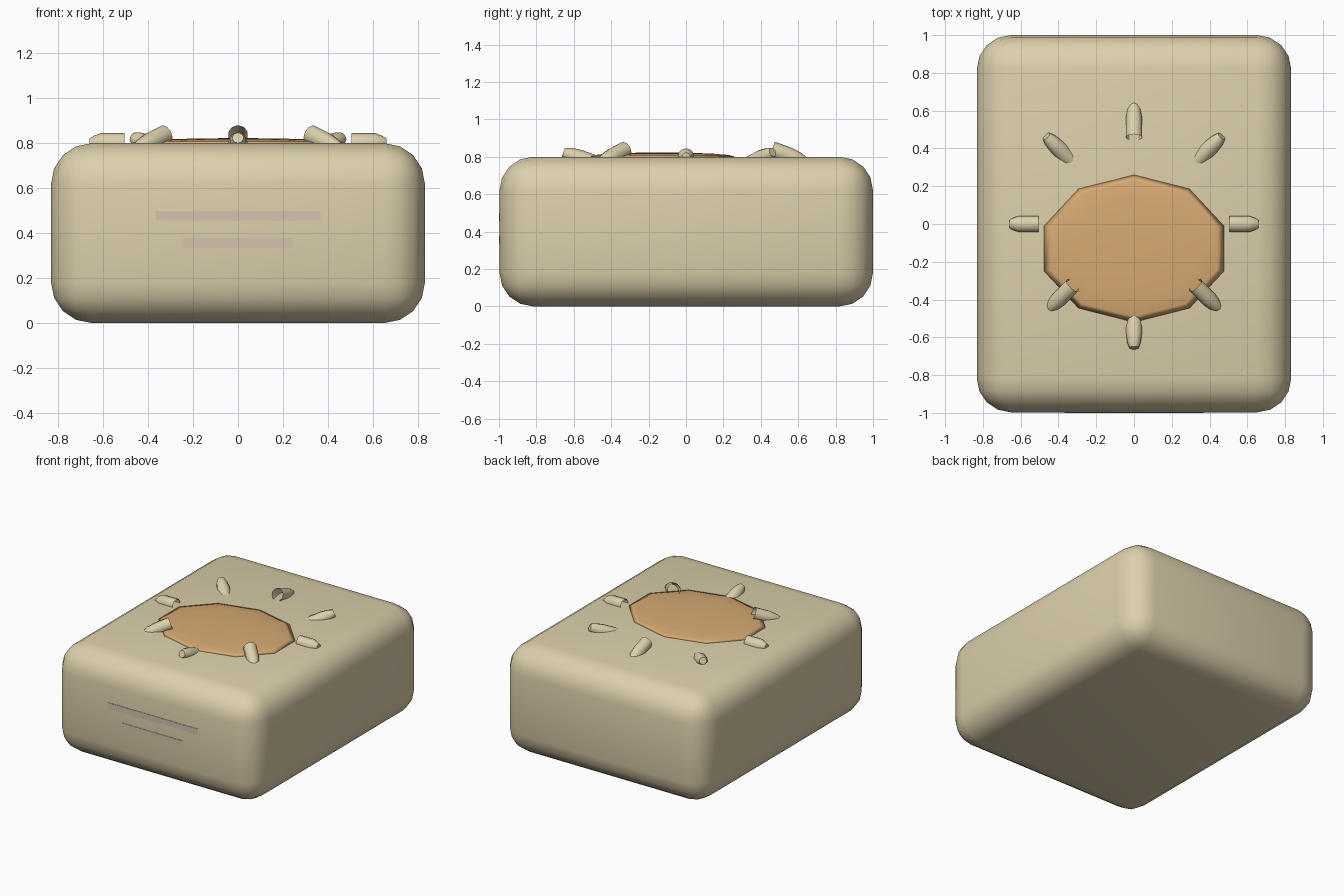
import bpy, bmesh, math
from mathutils import Vector, Matrix

if "Cube" in bpy.data.objects:
    bpy.data.objects.remove(bpy.data.objects["Cube"])


def material(name, rgb):
    m = bpy.data.materials.new(name)
    m.diffuse_color = (*rgb, 1)
    m.use_nodes = True
    m.node_tree.nodes["Principled BSDF"].inputs["Base Color"].default_value = m.diffuse_color
    return m


cream = material("cream", (0.72, 0.63, 0.41))
amber = material("amber", (0.68, 0.40, 0.17))
pale = material("pale_tan", (0.66, 0.55, 0.41))


def make(name, bm, mat, smooth=True):
    me = bpy.data.meshes.new(name)
    bm.to_mesh(me)
    bm.free()
    ob = bpy.data.objects.new(name, me)
    bpy.context.collection.objects.link(ob)
    me.materials.append(mat)
    for p in me.polygons:
        p.use_smooth = smooth
    return ob


def box(name, size, loc, mat, smooth=False):
    bm = bmesh.new()
    bmesh.ops.create_cube(bm, size=1)
    bmesh.ops.scale(bm, vec=size, verts=bm.verts)
    bmesh.ops.translate(bm, vec=loc, verts=bm.verts)
    return make(name, bm, mat, smooth)


# Rounded body
body = box("body", (1.664, 1.997, 0.8), (0, 0.0015, 0.4), cream, True)
bev = body.modifiers.new("rounding", "BEVEL")
bev.width = 0.18
bev.segments = 4

# Two raised bars on the front
box("front_bar_upper", (0.735, 0.02, 0.043), (0, -0.99, 0.477), pale)
box("front_bar_lower", (0.49, 0.02, 0.043), (0, -0.99, 0.356), pale)

# Low ten-sided dome set into the top
bm = bmesh.new()
bmesh.ops.create_uvsphere(bm, u_segments=10, v_segments=8, radius=1)
bmesh.ops.scale(bm, vec=(0.5, 0.39, 0.022), verts=bm.verts)
bmesh.ops.translate(bm, vec=(0, -0.13, 0.801), verts=bm.verts)
make("dome", bm, amber)


# Small rounded ray, open at its inner end
def ray(name, angle, tilt, r, z, profile):
    n = 10
    bm = bmesh.new()
    rings = [[bm.verts.new((u, v * math.cos(2 * math.pi * i / n + math.pi / 2),
                            v * math.sin(2 * math.pi * i / n + math.pi / 2)))
              for i in range(n)] for u, v in profile]
    for a, b in zip(rings, rings[1:]):
        for i in range(n):
            j = (i + 1) % n
            bm.faces.new((a[i], a[j], b[j], b[i]))
    bm.faces.new(rings[-1])
    bmesh.ops.recalc_face_normals(bm, faces=bm.faces)
    M = (Matrix.Rotation(math.radians(angle), 4, 'Z')
         @ Matrix.Translation(Vector((r, 0, z)))
         @ Matrix.Rotation(math.radians(tilt), 4, 'Y'))
    bm.transform(M)
    ob = make(name, bm, cream)
    bpy.ops.object.select_all(action='DESELECT')
    ob.select_set(True)
    bpy.context.view_layer.objects.active = ob
    bpy.ops.object.shade_smooth_by_angle(angle=math.radians(40))


level = [(0, .045), (.105, .045), (.135, .034), (.155, .022)]
sloped = [(0, .045), (.1, .045), (.156, .037), (.187, .025)]
poses = {"level": (0, 0.505, 0.80, level),
         "rise": (20, 0.46, 0.838, sloped),
         "dip": (-20, 0.48, 0.76, sloped)}
order = ["level", "dip", "rise", "dip", "level", "rise", "dip", "rise"]
for k, pose in enumerate(order):
    ray(f"ray_{k + 1}", 45 * k, *poses[pose])
